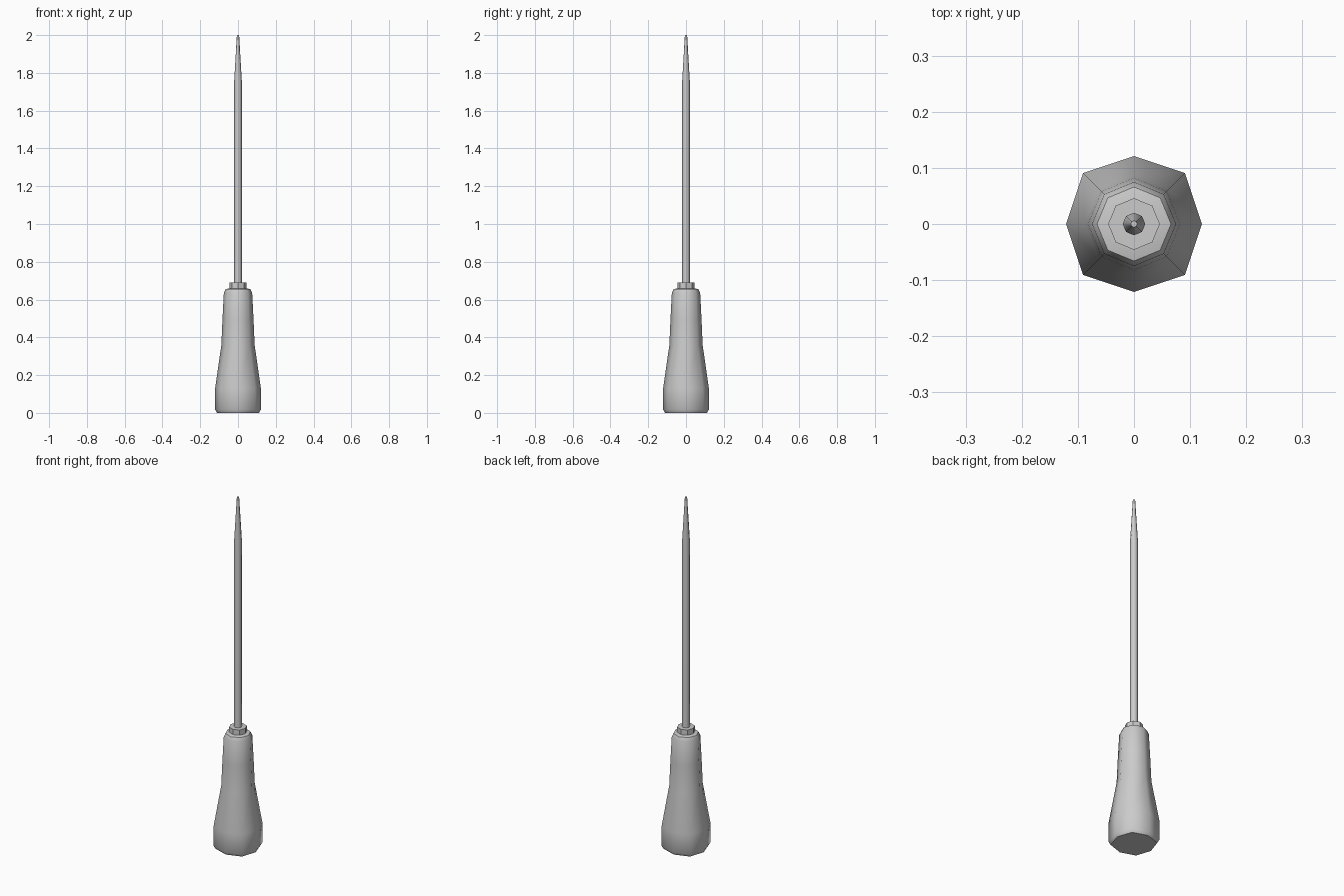
import bpy, bmesh, math

cube = bpy.data.objects.get("Cube")
if cube:
    bpy.data.objects.remove(cube)

grey = bpy.data.materials.new("plain grey")
grey.use_nodes = True
grey.diffuse_color = (0.6, 0.6, 0.6, 1)
grey.node_tree.nodes["Principled BSDF"].inputs["Base Color"].default_value = (0.6, 0.6, 0.6, 1)

SIDES = 8


def lathe(name, profile, sharp_angle):
    """Eight-sided turned part from (radius, height, diagonal stretch) rings."""
    bm = bmesh.new()
    rings = []
    for radius, z, stretch in profile:
        ring = []
        for i in range(SIDES):
            a = math.tau * i / SIDES
            r = radius * (stretch if i % 2 else 1)
            ring.append(bm.verts.new((r * math.cos(a), r * math.sin(a), z)))
        rings.append(ring)
    for low, high in zip(rings, rings[1:]):
        for i in range(SIDES):
            j = (i + 1) % SIDES
            bm.faces.new((low[i], low[j], high[j], high[i]))
    bm.faces.new(rings[0][::-1])
    bm.faces.new(rings[-1])
    mesh = bpy.data.meshes.new(name)
    bm.to_mesh(mesh)
    bm.free()
    mesh.materials.append(grey)
    obj = bpy.data.objects.new(name, mesh)
    bpy.context.collection.objects.link(obj)
    bpy.ops.object.select_all(action="DESELECT")
    obj.select_set(True)
    bpy.context.view_layer.objects.active = obj
    bpy.ops.object.shade_smooth_by_angle(angle=math.radians(sharp_angle))


# Flared handle with a rounded shoulder and a chamfered foot
lathe("handle", [(0.111, 0, 1.06), (0.121, 0.017, 1.06), (0.121, 0.13, 1.06),
                 (0.088, 0.36, 1), (0.082, 0.5, 1), (0.075, 0.635, 1),
                 (0.066, 0.655, 1), (0.045, 0.66, 1)], 50)

# Collar where the spike enters the handle
lathe("collar", [(0.046, 0.655, 1), (0.046, 0.69, 1)], 40)

# Long spike with a tapered tip
lathe("spike", [(0.02, 0.68, 1), (0.02, 1.76, 1), (0.006, 2, 1)], 50)
